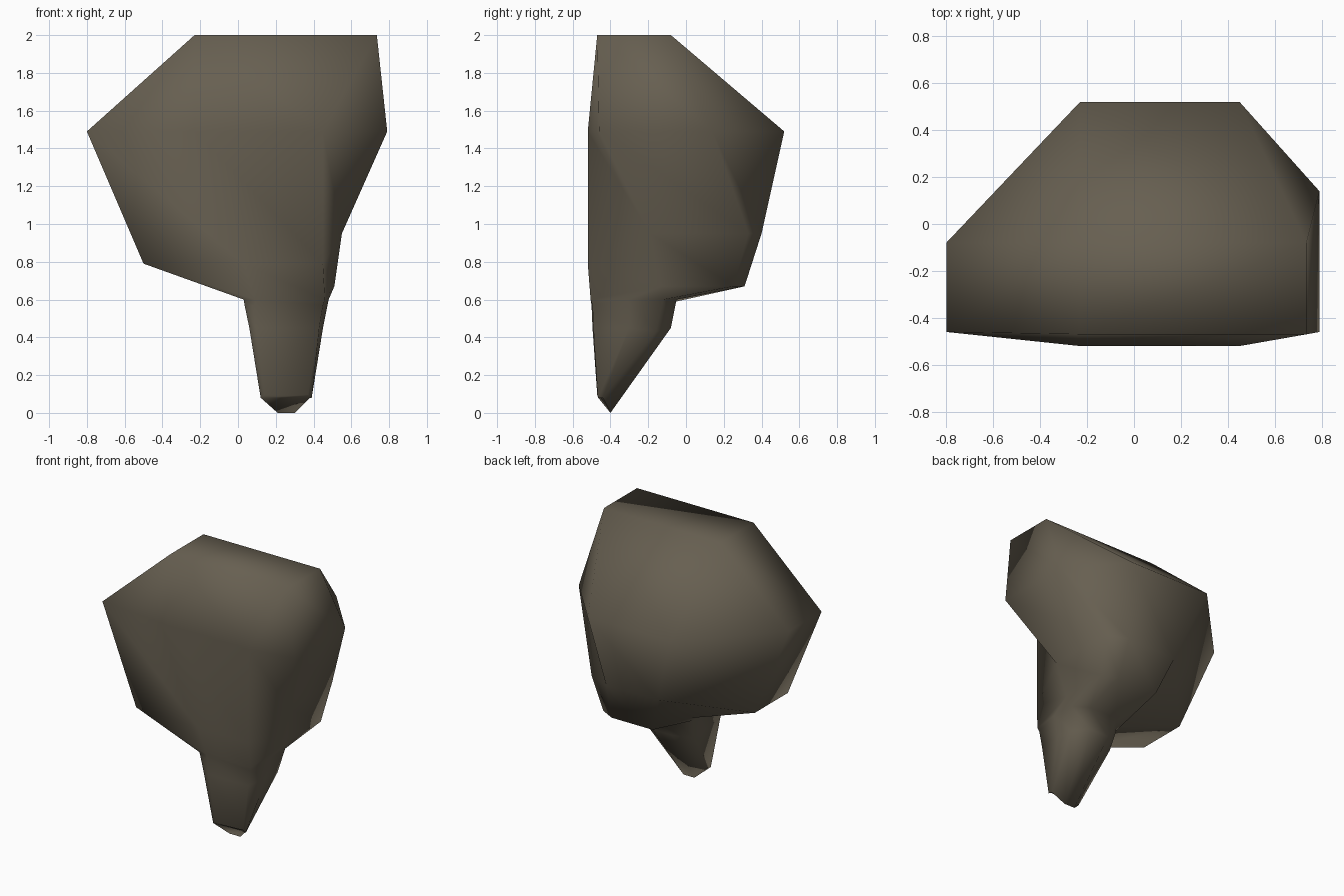
import bpy, bmesh

if "Cube" in bpy.data.objects:
    bpy.data.objects.remove(bpy.data.objects["Cube"])

# One muted stone colour
stone = bpy.data.materials.new("dark_stone")
stone.diffuse_color = (0.135, 0.115, 0.082, 1.0)
stone.use_nodes = True
stone.node_tree.nodes["Principled BSDF"].inputs["Base Color"].default_value = stone.diffuse_color


def level(z, points):
    """Flat cross-section: eight (x, y) points at one height."""
    return [(x, y, z) for x, y in points]


# Cross-sections run: front-left, front, front, right, right, back, back, left
l, r, f, b = -0.23, 0.735, -0.47, -0.08
crown = level(2.0, [(l, f), (l, f), (r, f), (r, f), (r, b), (r, b), (l, b), (l, b)])
shoulder = level(1.49, [(-.80, -.46), (-.23, -.52), (.45, -.52), (.79, -.46),
                        (.79, .14), (.45, .52), (-.23, .52), (-.80, -.08)])
waist = [(-.50, -.49, .79), (.03, -.52, .79), (.45, -.52, .79), (.55, -.19, .95),
         (.55, .33, .95), (.38, .40, .95), (-.04, .39, .95), (-.50, -.10, .79)]
underside = [(.03, -.50, .60), (.09, -.505, .60), (.46, -.505, .60), (.51, -.13, .67),
             (.51, .25, .67), (.40, .31, .67), (.06, .31, .67), (.04, -.12, .60)]
neck = [(.035, -.495, .57), (.09, -.50, .57), (.45, -.495, .57), (.48, -.30, .60),
        (.475, -.12, .60), (.36, -.05, .60), (.12, -.05, .60), (.045, -.14, .57)]
stem = [(.06, -.49, .45), (.10, -.495, .45), (.43, -.49, .45), (.45, -.30, .45),
        (.44, -.16, .43), (.33, -.08, .45), (.17, -.08, .45), (.07, -.18, .42)]
tip = [(.12, -.465, .08), (.14, -.47, .095), (.37, -.47, .095), (.39, -.465, .08),
       (.38, -.44, .08), (.30, -.40, 0), (.21, -.40, 0), (.13, -.44, .08)]

# Skin the cross-sections into one closed boulder with a tapering stem
bm = bmesh.new()
rings = [[bm.verts.new(p) for p in ring]
         for ring in (crown, shoulder, waist, underside, neck, stem, tip)]
for upper, lower in zip(rings, rings[1:]):
    for i in range(8):
        j = (i + 1) % 8
        bm.faces.new((upper[i], lower[i], lower[j], upper[j]))
bm.faces.new(rings[0])
bm.faces.new(rings[-1][::-1])
bmesh.ops.remove_doubles(bm, verts=bm.verts[:], dist=0.0005)
bmesh.ops.recalc_face_normals(bm, faces=bm.faces[:])
for face in bm.faces:
    face.smooth = True

mesh = bpy.data.meshes.new("boulder")
bm.to_mesh(mesh)
bm.free()
mesh.materials.append(stone)
boulder = bpy.data.objects.new("boulder", mesh)
bpy.context.collection.objects.link(boulder)
